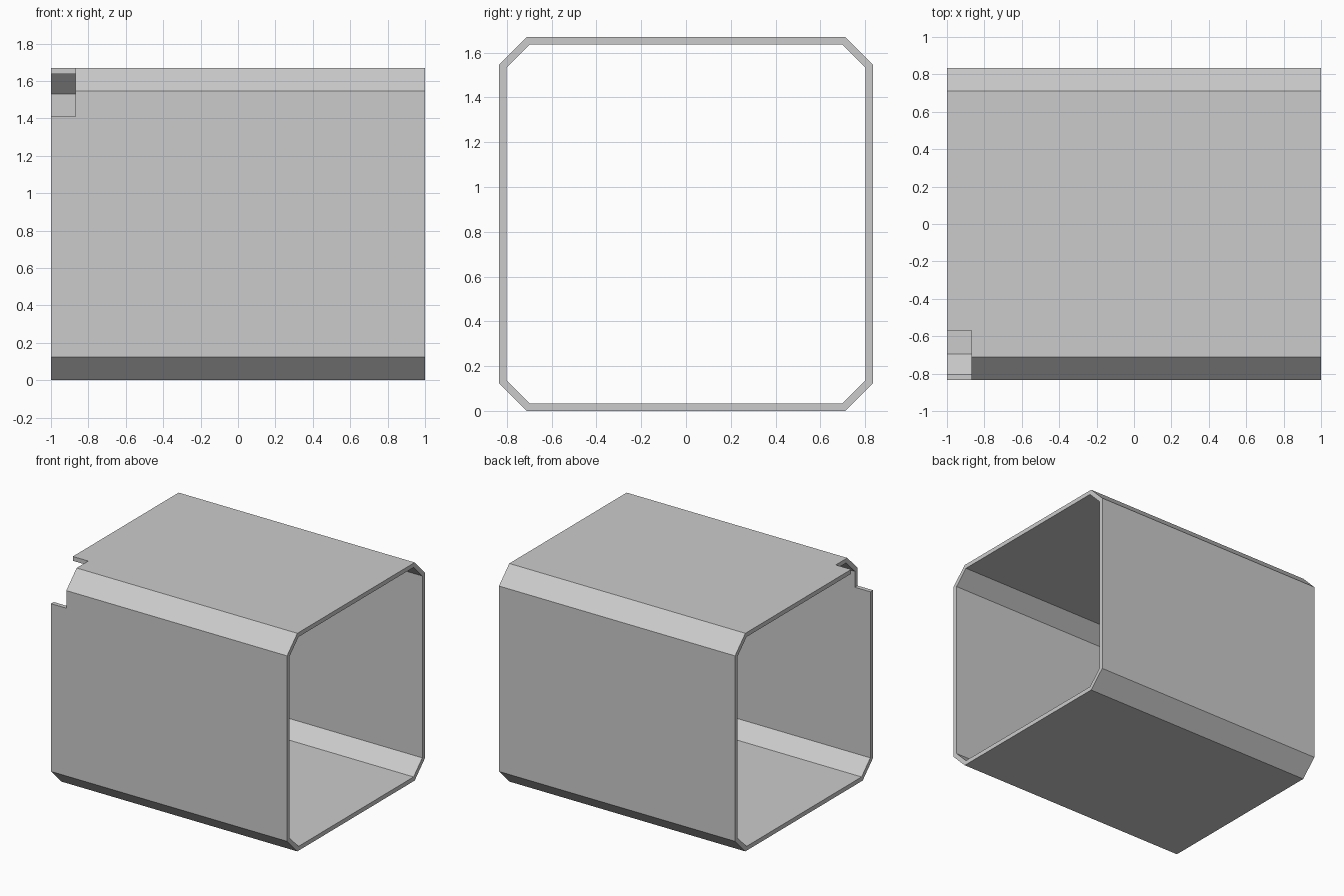
import bpy
import bmesh
from mathutils import Vector, Matrix

cube = bpy.data.objects.get("Cube")
if cube:
    bpy.data.objects.remove(cube, do_unlink=True)

HALF = 0.835      # half width and half height of the tube
CHAMFER = 0.125   # outer corner chamfer
WALL = 0.033      # wall thickness
NOTCH_X, NOTCH_Y, NOTCH_Z = -0.87, -0.57, 1.41

grey = bpy.data.materials.new("light_grey")
grey.use_nodes = True
colour = (0.6, 0.6, 0.6, 1)
grey.diffuse_color = colour
grey.node_tree.nodes["Principled BSDF"].inputs["Base Color"].default_value = colour


def make_object(name, bm):
    bmesh.ops.recalc_face_normals(bm, faces=bm.faces)
    mesh = bpy.data.meshes.new(name)
    bm.to_mesh(mesh)
    bm.free()
    mesh.materials.append(grey)
    obj = bpy.data.objects.new(name, mesh)
    bpy.context.collection.objects.link(obj)
    return obj


def octagon(half, chamfer):
    """Chamfered square in the y-z plane, standing on the ground."""
    c = half - chamfer
    points = []
    for sy, sz in ((1, 1), (-1, 1), (-1, -1), (1, -1)):
        corner = [(sy * half, sz * c), (sy * c, sz * half)]
        points += corner if sy * sz > 0 else corner[::-1]
    return [(y, z + HALF) for y, z in points]


# Hollow chamfered tube, open at both ends
bm = bmesh.new()
inner_chamfer = CHAMFER - WALL * (2 - 2 ** 0.5)
loops = [[bm.verts.new((x, y, z)) for y, z in octagon(h, c)]
         for h, c in ((HALF, CHAMFER), (HALF - WALL, inner_chamfer))
         for x in (-1, 1)]
outer_a, outer_b, inner_a, inner_b = loops
for p, q in ((outer_a, outer_b), (outer_b, inner_b), (inner_b, inner_a), (inner_a, outer_a)):
    for i in range(len(p)):
        j = (i + 1) % len(p)
        bm.faces.new((p[i], p[j], q[j], q[i]))
tube = make_object("tube_shell", bm)

# Box that cuts the notch out of the upper front corner at one end
low = Vector((-1.2, -1, NOTCH_Z))
high = Vector((NOTCH_X, NOTCH_Y, 1.9))
bm = bmesh.new()
bmesh.ops.create_cube(bm, size=1, matrix=Matrix.LocRotScale((low + high) / 2, None, high - low))
cutter = make_object("notch_cutter", bm)
cutter.hide_render = True

cut = tube.modifiers.new("corner_notch", 'BOOLEAN')
cut.operation = 'DIFFERENCE'
cut.solver = 'EXACT'
cut.object = cutter
bpy.context.view_layer.objects.active = tube
bpy.ops.object.modifier_apply(modifier=cut.name)
bpy.data.objects.remove(cutter, do_unlink=True)
